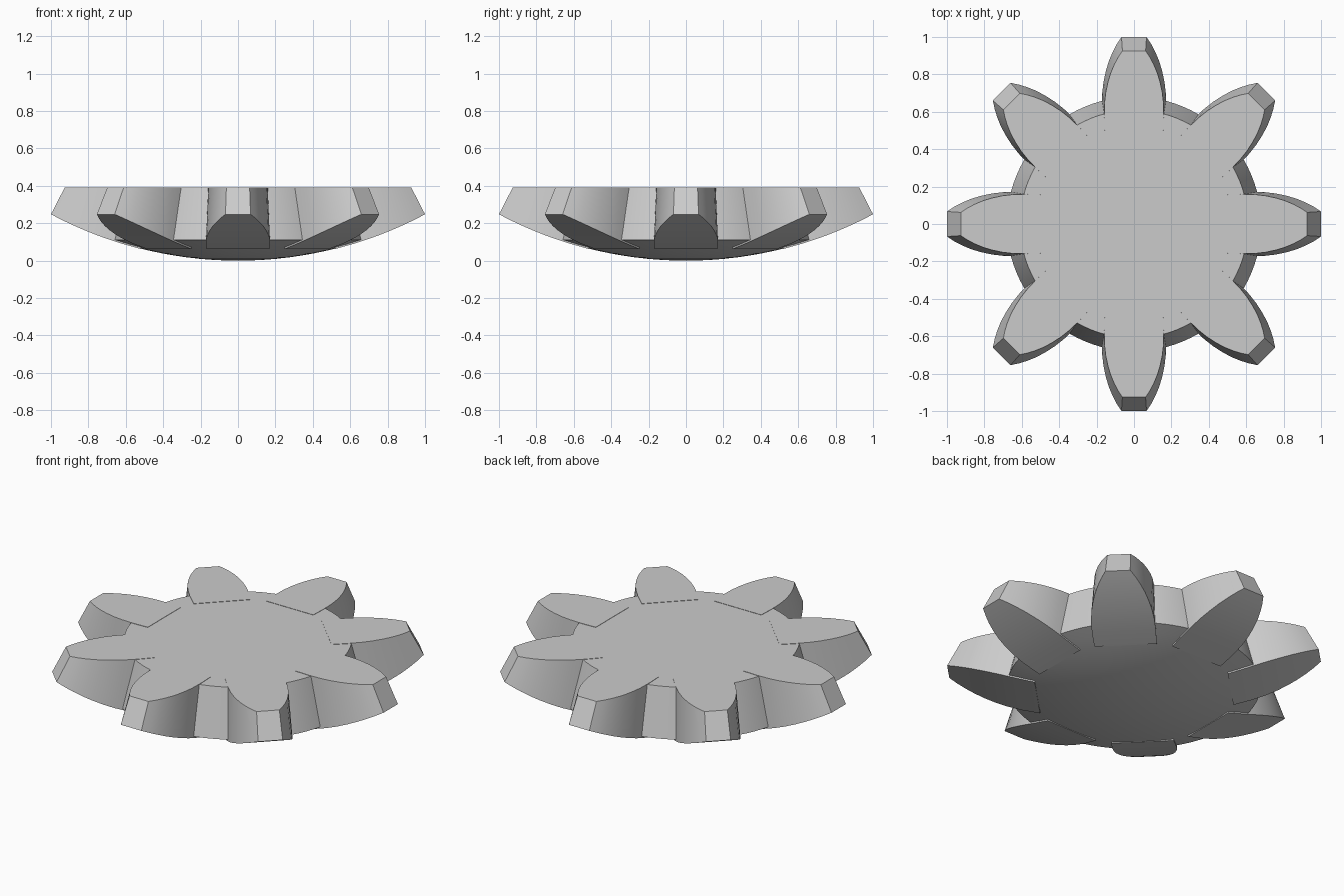
import bpy, bmesh, math

cube = bpy.data.objects.get("Cube")
if cube:
    bpy.data.objects.remove(cube, do_unlink=True)

TEETH = 8
TOP = 0.39
DOME_R = 2.125        # radius of the spherical underside
TAPER = 0.926         # shrink of the tooth outline towards the top

steel = bpy.data.materials.new("grey_metal")
steel.use_nodes = True
GREY = (0.6, 0.6, 0.6, 1)
steel.diffuse_color = GREY
steel.node_tree.nodes["Principled BSDF"].inputs["Base Color"].default_value = GREY


def dome(r):
    return DOME_R - math.sqrt(DOME_R ** 2 - r * r)


def finish(bm, name):
    bmesh.ops.recalc_face_normals(bm, faces=bm.faces)
    mesh = bpy.data.meshes.new(name)
    bm.to_mesh(mesh)
    bm.free()
    mesh.materials.append(steel)
    obj = bpy.data.objects.new(name, mesh)
    bpy.context.collection.objects.link(obj)
    bpy.ops.object.select_all(action='DESELECT')
    obj.select_set(True)
    bpy.context.view_layer.objects.active = obj
    bpy.ops.object.shade_smooth_by_angle(angle=math.radians(25))
    return obj


# Gear body: domed underside, conical rim and flat top
bm = bmesh.new()
profile = [(0.68 * i / 10, dome(0.68 * i / 10)) for i in range(11)]
profile += [(0.61, TOP), (0, TOP)]
verts = [bm.verts.new((r, 0, z)) for r, z in profile]
edges = [bm.edges.new(pair) for pair in zip(verts, verts[1:])]
bmesh.ops.spin(bm, geom=verts + edges, cent=(0, 0, 0), axis=(0, 0, 1),
               angle=math.tau, steps=96)
bmesh.ops.remove_doubles(bm, verts=bm.verts, dist=0.0005)
finish(bm, "gear_body")

# Tooth outline at the underside: (radius, half width)
outline = [(0.52, 0.168), (0.62, 0.172), (0.7, 0.17), (0.76, 0.163), (0.82, 0.15),
           (0.87, 0.135), (0.92, 0.114), (0.96, 0.093), (1.0, 0.067)]


def add_tooth(index):
    angle = index * math.tau / TEETH
    c, s = math.cos(angle), math.sin(angle)
    bm = bmesh.new()
    rings = []
    for r, w in outline:
        low = dome(r) - 0.002
        corners = [(r, -w, low), (r, w, low),
                   (r * TAPER, w * TAPER, TOP + 0.002),
                   (r * TAPER, -w * TAPER, TOP + 0.002)]
        rings.append([bm.verts.new((x * c - y * s, x * s + y * c, z))
                      for x, y, z in corners])
    for a, b in zip(rings, rings[1:]):
        for i in range(4):
            j = (i + 1) % 4
            bm.faces.new((a[i], a[j], b[j], b[i]))
    bm.faces.new(rings[0])
    bm.faces.new(rings[-1])
    finish(bm, f"tooth_{index + 1}")


for k in range(TEETH):
    add_tooth(k)
